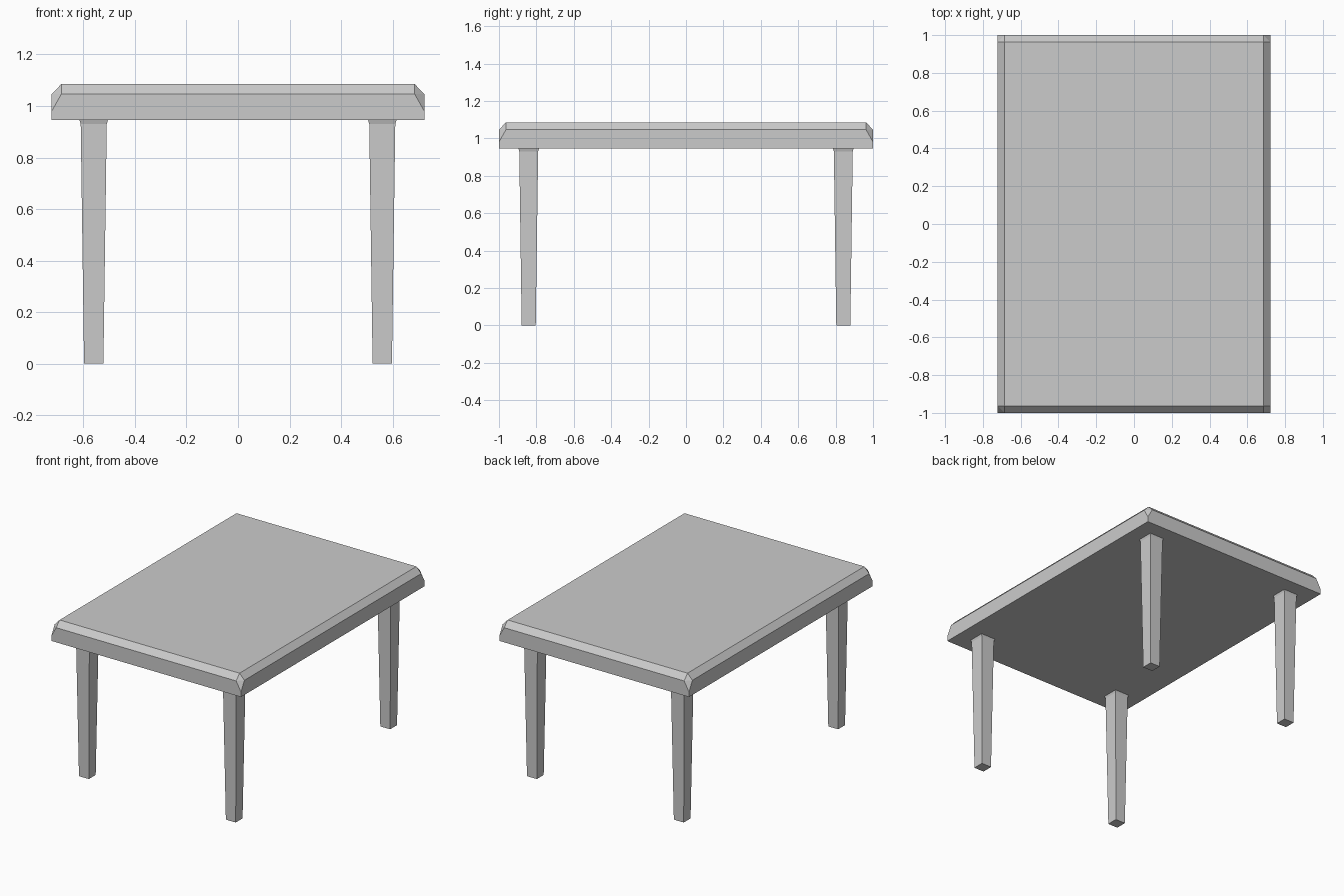
import bpy
import bmesh

if "Cube" in bpy.data.objects:
    bpy.data.objects.remove(bpy.data.objects["Cube"])

HX, HY = 0.723, 1.0            # tabletop half sizes
Z_LOW, Z_POINT, Z_SIDE, Z_TOP = 0.945, 0.98, 1.046, 1.085
INSET = 0.037


def add_object(name, bm):
    bmesh.ops.recalc_face_normals(bm, faces=bm.faces[:])
    mesh = bpy.data.meshes.new(name)
    bm.to_mesh(mesh)
    bm.free()
    obj = bpy.data.objects.new(name, mesh)
    bpy.context.collection.objects.link(obj)
    return obj


def tabletop():
    # Slab with bevelled top edges and corners cut down to a point
    bm = bmesh.new()
    corners = []
    for sx, sy in ((-1, -1), (1, -1), (1, 1), (-1, 1)):
        ix, iy = HX - INSET, HY - INSET
        points = {"base": (HX, HY, Z_LOW), "point": (HX, HY, Z_POINT),
                  "x": (HX, iy, Z_SIDE), "y": (ix, HY, Z_SIDE),
                  "top": (ix, iy, Z_TOP)}
        corners.append({k: bm.verts.new((sx * x, sy * y, z))
                        for k, (x, y, z) in points.items()})
    for i, a in enumerate(corners):
        b = corners[(i + 1) % 4]
        side = "y" if i % 2 == 0 else "x"
        bm.faces.new((a["base"], b["base"], b["point"], b[side], a[side], a["point"]))
        bm.faces.new((a[side], b[side], b["top"], a["top"]))
        bm.faces.new((a["x"], a["y"], a["top"]))
        bm.faces.new((a["x"], a["y"], a["point"]))
    bm.faces.new([c["top"] for c in corners])
    bm.faces.new([c["base"] for c in corners])
    return add_object("tabletop", bm)


def leg(name, cx, cy):
    # Square tapered leg with a small flare under the top
    bm = bmesh.new()
    rings = []
    for z, h in ((0, 0.0375), (0.93, 0.0505), (Z_LOW, 0.055)):
        rings.append([bm.verts.new((cx + sx * h, cy + sy * h, z))
                      for sx, sy in ((-1, -1), (1, -1), (1, 1), (-1, 1))])
    for low, high in zip(rings, rings[1:]):
        for i in range(4):
            j = (i + 1) % 4
            bm.faces.new((low[i], low[j], high[j], high[i]))
    bm.faces.new(rings[0])
    bm.faces.new(rings[-1])
    return add_object(name, bm)


tabletop()
for y_name, sy in (("front", -1), ("back", 1)):
    for x_name, sx in (("left", -1), ("right", 1)):
        leg(f"{y_name}_{x_name}_leg", sx * 0.56, sy * 0.841)
